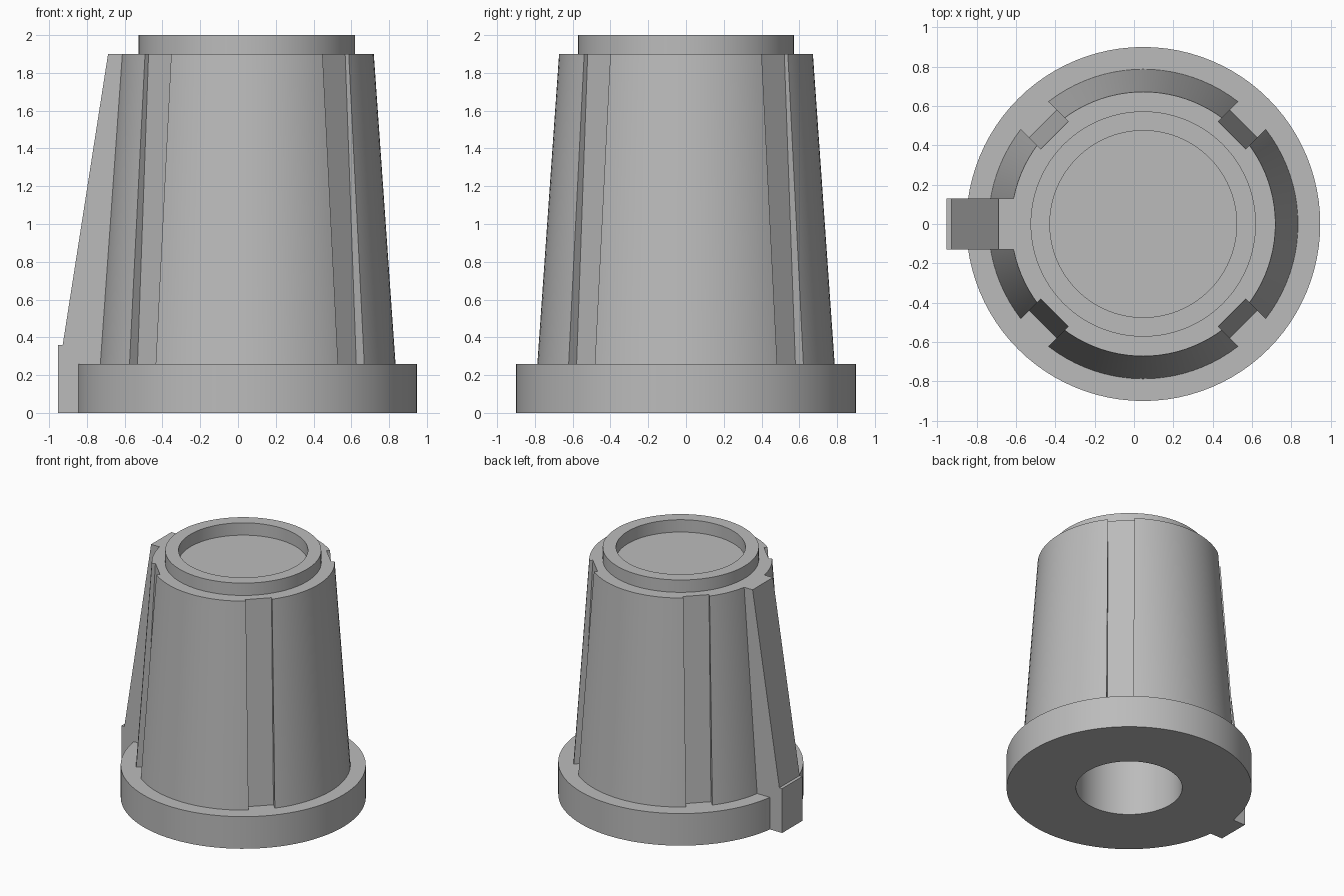
import bpy, bmesh, math
from mathutils import Matrix, Vector

AXIS_X = 0.047          # knob axis, offset because the rib sticks out on one side
SEGMENTS = 96
FLANGE_TOP, BODY_TOP, TOP = 0.26, 1.9, 2.0
HOLE_R, HOLE_TOP = 0.39, 1.3

cube = bpy.data.objects.get("Cube")
if cube:
    bpy.data.objects.remove(cube, do_unlink=True)

grey = bpy.data.materials.new("grey_plastic")
grey.use_nodes = True
grey.diffuse_color = (0.5, 0.5, 0.5, 1)
grey.node_tree.nodes["Principled BSDF"].inputs["Base Color"].default_value = (0.5, 0.5, 0.5, 1)


def make_object(name, bm):
    bmesh.ops.recalc_face_normals(bm, faces=bm.faces)
    mesh = bpy.data.meshes.new(name)
    bm.to_mesh(mesh)
    bm.free()
    mesh.materials.append(grey)
    obj = bpy.data.objects.new(name, mesh)
    bpy.context.collection.objects.link(obj)
    return obj


def select(obj):
    bpy.ops.object.select_all(action='DESELECT')
    obj.select_set(True)
    bpy.context.view_layer.objects.active = obj


def smooth(obj):
    select(obj)
    bpy.ops.object.shade_smooth_by_angle(angle=math.radians(25))


def lathe(name, profile, closed=True):
    """Turn an (r, z) profile around the knob axis."""
    bm = bmesh.new()
    verts = [bm.verts.new((r, 0, z)) for r, z in profile]
    edges = [bm.edges.new(pair) for pair in zip(verts, verts[1:])]
    if closed:
        edges.append(bm.edges.new((verts[-1], verts[0])))
    bmesh.ops.spin(bm, geom=verts + edges, axis=(0, 0, 1), cent=(0, 0, 0),
                   angle=math.tau, steps=SEGMENTS, use_merge=True)
    bmesh.ops.remove_doubles(bm, verts=bm.verts, dist=1e-5)
    bmesh.ops.translate(bm, verts=bm.verts, vec=(AXIS_X, 0, 0))
    return make_object(name, bm)


def prism(name, outline, width, turn=0.0):
    """Extrude a radial (r, z) outline to a width, then turn it about the axis."""
    bm = bmesh.new()
    face = bm.faces.new([bm.verts.new((r, -width / 2, z)) for r, z in outline])
    new = bmesh.ops.extrude_face_region(bm, geom=[face])["geom"]
    bmesh.ops.translate(bm, vec=(0, width, 0),
                        verts=[v for v in new if isinstance(v, bmesh.types.BMVert)])
    bm.transform(Matrix.Translation(Vector((AXIS_X, 0, 0))) @ Matrix.Rotation(turn, 4, 'Z'))
    return make_object(name, bm)


# Base flange with the shaft hole
smooth(lathe("base_flange", [(HOLE_R, 0), (0.9, 0), (0.9, FLANGE_TOP), (HOLE_R, FLANGE_TOP)]))

# Tapered body with a blind hole
body = lathe("tapered_body", [(HOLE_R, FLANGE_TOP), (0.787, FLANGE_TOP), (0.672, BODY_TOP),
                              (0, BODY_TOP), (0, HOLE_TOP), (HOLE_R, HOLE_TOP)])

# Four tapered grip grooves on the diagonals
slope = (0.638 - 0.721) / (BODY_TOP - FLANGE_TOP)
low, high = FLANGE_TOP - 0.1, BODY_TOP + 0.1
r_low, r_high = 0.721 - 0.1 * slope, 0.638 + 0.1 * slope
for i in range(4):
    cutter = prism("groove_cutter", [(r_low, low), (1, low), (1, high), (r_high, high)],
                   0.196, math.radians(45 + 90 * i))
    cutter.hide_render = True
    select(body)
    mod = body.modifiers.new("groove", 'BOOLEAN')
    mod.operation, mod.solver, mod.object = 'DIFFERENCE', 'EXACT', cutter
    bpy.ops.object.modifier_apply(modifier=mod.name)
    bpy.data.objects.remove(cutter, do_unlink=True)
smooth(body)

# Raised ring around the cap recess
smooth(lathe("top_collar", [(0.475, BODY_TOP), (0.573, BODY_TOP), (0.573, TOP), (0.475, TOP)]))

# Pointer rib with a stepped foot, on the right side
prism("pointer_rib", [(0.5, 0), (1.0, 0), (1.0, 0.36), (0.975, 0.36),
                      (0.735, BODY_TOP), (0.5, BODY_TOP)], 0.26, math.pi)
